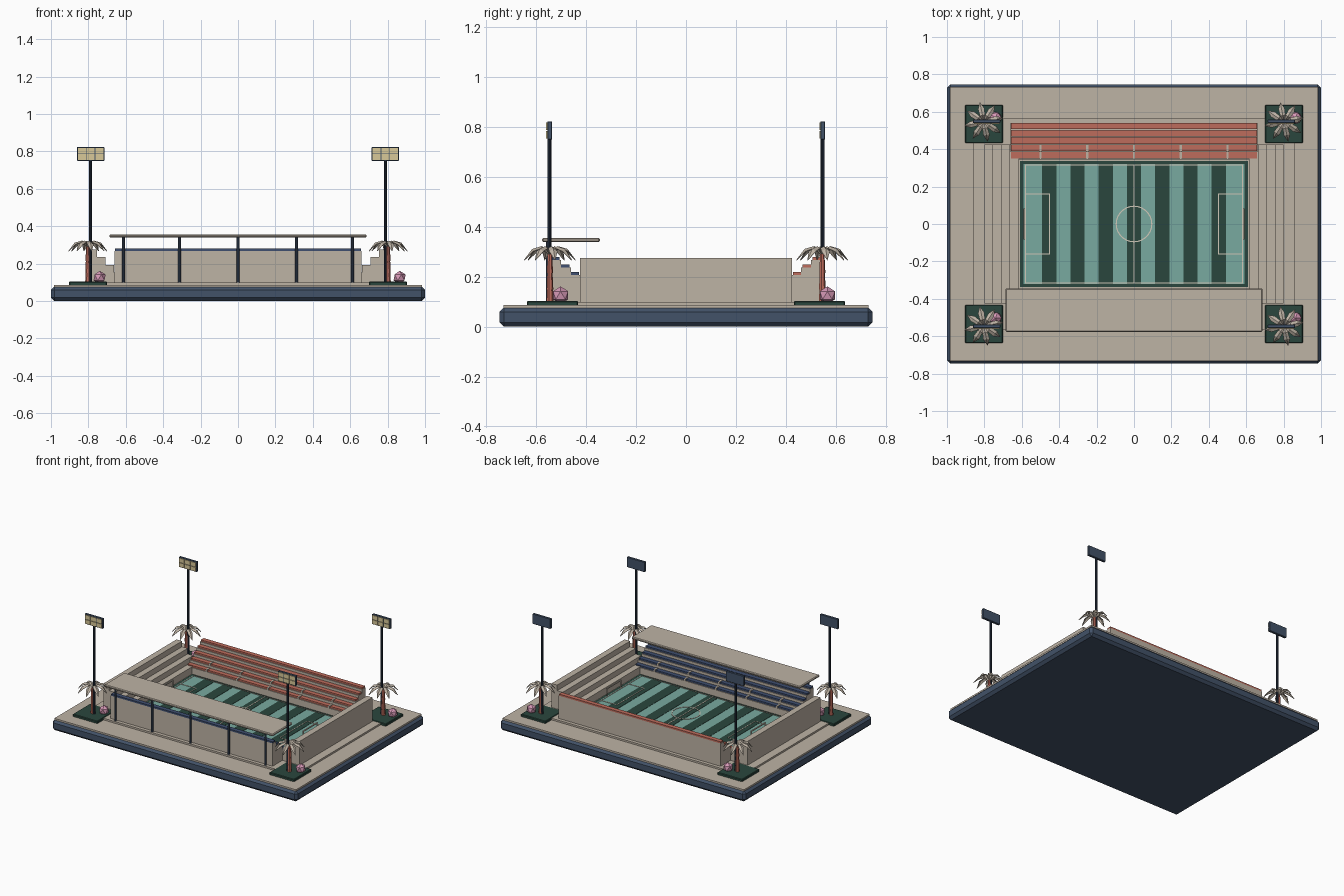
import bpy, bmesh, math
from mathutils import Vector

if "Cube" in bpy.data.objects:
    bpy.data.objects.remove(bpy.data.objects["Cube"])


def mat(name, r, g, b):
    lin = [(c / 255 / 12.92) if c < 10 else ((c / 255 + 0.055) / 1.055) ** 2.4 for c in (r, g, b)]
    m = bpy.data.materials.new(name)
    m.diffuse_color = (*lin, 1)
    m.use_nodes = True
    m.node_tree.nodes["Principled BSDF"].inputs["Base Color"].default_value = m.diffuse_color
    return m


STONE = mat("warm stone", 190, 179, 165)
SLATE = mat("slate blue", 66, 82, 104)
DARK = mat("dark steel", 38, 49, 66)
TEAL = mat("light turf", 121, 170, 160)
GREEN = mat("dark turf", 42, 70, 61)
RED = mat("brick red", 190, 108, 92)
BLUE = mat("seat blue", 62, 78, 112)
LAMP = mat("lamp yellow", 216, 200, 152)
PINK = mat("blossom pink", 214, 152, 182)
CREAM = mat("line cream", 208, 200, 184)


def finish(name, bm, m):
    bmesh.ops.recalc_face_normals(bm, faces=bm.faces)
    me = bpy.data.meshes.new(name)
    bm.to_mesh(me)
    bm.free()
    me.materials.append(m)
    ob = bpy.data.objects.new(name, me)
    bpy.context.collection.objects.link(ob)
    return ob


def box(name, x0, x1, y0, y1, z0, z1, m, bevel=0):
    bm = bmesh.new()
    bmesh.ops.create_cube(bm, size=1)
    for v in bm.verts:
        v.co = Vector(((x0 + x1) / 2 + v.co.x * (x1 - x0),
                       (y0 + y1) / 2 + v.co.y * (y1 - y0),
                       (z0 + z1) / 2 + v.co.z * (z1 - z0)))
    if bevel:
        bmesh.ops.bevel(bm, geom=bm.edges[:], offset=bevel, segments=1, affect='EDGES')
    return finish(name, bm, m)


def post(name, x, y, z0, z1, r, m, r2=None, sides=8):
    bm = bmesh.new()
    bmesh.ops.create_cone(bm, cap_ends=True, segments=sides, radius1=r, radius2=r2 or r, depth=z1 - z0)
    bmesh.ops.translate(bm, verts=bm.verts, vec=(x, y, (z0 + z1) / 2))
    return finish(name, bm, m)


def frame(name, x0, x1, y0, y1, z, w, m):
    # thin rectangular outline painted on the pitch
    for a in ((x0, x1, y0, y0 + w), (x0, x1, y1 - w, y1), (x0, x0 + w, y0, y1), (x1 - w, x1, y0, y1)):
        box(name, *a, z, z + 0.003, m)


def stepped(name, profile, a0, a1, along_x, m):
    # extrude a closed (distance, height) profile sideways
    bm = bmesh.new()
    rings = []
    for a in (a0, a1):
        rings.append([bm.verts.new((a, d, z) if along_x else (d, a, z)) for d, z in profile])
    bm.faces.new(rings[0])
    bm.faces.new(rings[1][::-1])
    n = len(profile)
    for i in range(n):
        j = (i + 1) % n
        bm.faces.new((rings[0][i], rings[0][j], rings[1][j], rings[1][i]))
    return finish(name, bm, m)


def step_profile(sign, d0, depth, z0, rise, n, floor):
    pts = [(sign * d0, floor)]
    for i in range(n):
        z = z0 + i * rise
        pts += [(sign * (d0 + i * depth), z), (sign * (d0 + (i + 1) * depth), z)]
    return pts + [(sign * (d0 + n * depth), floor)]


# base slab, paving and concourse
box("base_slab", -1, 1, -0.747, 0.747, 0, 0.078, SLATE, 0.018)
box("paving", -0.985, 0.985, -0.732, 0.732, 0.07, 0.087, STONE)
box("concourse", -0.86, 0.86, -0.565, 0.565, 0.08, 0.1, STONE)

# pitch with mown stripes and markings
box("pitch_border", -0.61, 0.61, -0.338, 0.338, 0.095, 0.104, GREEN)
box("turf", -0.59, 0.59, -0.322, 0.322, 0.1, 0.107, TEAL)
for i in range(-3, 4):
    box("turf_stripe", i * 0.151 - 0.038, i * 0.151 + 0.038, -0.322, 0.322, 0.104, 0.109, GREEN)
frame("touch_line", -0.582, 0.582, -0.317, 0.317, 0.108, 0.005, CREAM)
box("halfway_line", -0.003, 0.003, -0.317, 0.317, 0.108, 0.111, CREAM)
for s in (-1, 1):
    xs = sorted((s * 0.582, s * 0.45))
    frame("penalty_box", xs[0], xs[1], -0.162, 0.162, 0.108, 0.005, CREAM)
bm = bmesh.new()
N = 32
ring = [[bm.verts.new((r * math.cos(k * math.tau / N), r * math.sin(k * math.tau / N), z))
         for k in range(N)] for r, z in ((0.092, 0.108), (0.092, 0.111), (0.098, 0.111), (0.098, 0.108))]
for i in range(4):
    for k in range(N):
        bm.faces.new((ring[i][k], ring[i][(k + 1) % N], ring[(i + 1) % 4][(k + 1) % N], ring[(i + 1) % 4][k]))
finish("centre_circle", bm, CREAM)

# goals
for s in (-1, 1):
    x = s * 0.588
    for y in (-0.08, 0.08):
        post("goal_post", x, y, 0.104, 0.165, 0.004, CREAM, sides=6)
    box("goal_crossbar", x - 0.004, x + 0.004, -0.084, 0.084, 0.16, 0.167, CREAM)

# long stands with seat rows: red at the back, blue at the front
for s, seat in ((1, RED), (-1, BLUE)):
    stepped("long_stand", step_profile(s, 0.345, 0.039, 0.148, 0.03, 5, 0.09), -0.66, 0.66, True, STONE)
    for i in range(5):
        d, z = 0.345 + i * 0.039, 0.148 + i * 0.03
        ys = sorted((s * (d + 0.006), s * (d + 0.039)))
        box("seat_row", -0.658, 0.658, ys[0], ys[1], z, z + 0.012, seat)
    # aisle steps through the two front rows
    for k in range(-2, 3):
        for i in range(2):
            ys = sorted((s * (0.345 + i * 0.039), s * (0.384 + i * 0.039)))
            z = 0.148 + i * 0.03
            box("aisle_step", k * 0.25 - 0.006, k * 0.25 + 0.006, ys[0], ys[1], z, z + 0.016, STONE)

# plain end terraces
for s in (-1, 1):
    stepped("end_terrace", step_profile(s, 0.617, 0.0455, 0.153, 0.041, 4, 0.09), -0.425, 0.425, False, STONE)

# canopy over the front stand
box("canopy_roof", -0.687, 0.687, -0.577, -0.345, 0.339, 0.356, STONE, 0.005)
for x in (-0.612, -0.312, 0, 0.312, 0.612):
    post("canopy_post", x, -0.553, 0.095, 0.342, 0.008, SLATE)


def palm(x, y):
    post("palm_trunk_base", x, y, 0.09, 0.15, 0.015, RED, 0.012, 7)
    post("palm_trunk_middle", x, y, 0.15, 0.215, 0.014, RED, 0.011, 7)
    post("palm_trunk_top", x, y, 0.215, 0.295, 0.013, RED, 0.009, 7)
    bm = bmesh.new()
    # each leaf: a ridged blade that rises and then droops
    for k in range(8):
        a = k * math.tau / 8 + 0.2
        c, s = math.cos(a), math.sin(a)
        rows = []
        for r, w, z in ((0.0, 0.004, 0.29), (0.035, 0.014, 0.323), (0.072, 0.017, 0.312), (0.106, 0.001, 0.268)):
            rows.append([bm.verts.new((x + r * c - t * w * s, y + r * s + t * w * c, z - abs(t) * w * 0.55))
                         for t in (-1, 0, 1)])
        for p, q in zip(rows, rows[1:]):
            for i in (0, 1):
                bm.faces.new((p[i], p[i + 1], q[i + 1], q[i]))
    ob = finish("palm_leaves", bm, STONE)
    mod = ob.modifiers.new("thickness", 'SOLIDIFY')
    mod.thickness = 0.003


# corner planters, palms, blossom bushes and floodlights
for sx in (-1, 1):
    for sy in (-1, 1):
        cx, cy = sx * 0.802, sy * 0.535
        box("planter", cx - 0.101, cx + 0.101, cy - 0.102, cy + 0.102, 0.08, 0.104, GREEN, 0.004)
        palm(sx * 0.803, sy * 0.546)
        bm = bmesh.new()
        bmesh.ops.create_icosphere(bm, subdivisions=1, radius=0.036)
        bmesh.ops.translate(bm, verts=bm.verts, vec=(cx + 0.062, cy + 0.032, 0.126))
        finish("blossom_bush", bm, PINK)
        px, py = sx * 0.788, sy * 0.548
        post("floodlight_pole", px, py, 0.095, 0.79, 0.008, DARK)
        box("floodlight_head", px - 0.073, px + 0.073, py - 0.008, py + 0.01, 0.75, 0.824, SLATE, 0.002)
        for i in (-1, 0, 1):
            for z in (0.77, 0.804):
                box("floodlight_lamp", px + i * 0.047 - 0.021, px + i * 0.047 + 0.021,
                    py - 0.013, py - 0.006, z - 0.015, z + 0.015, LAMP)
